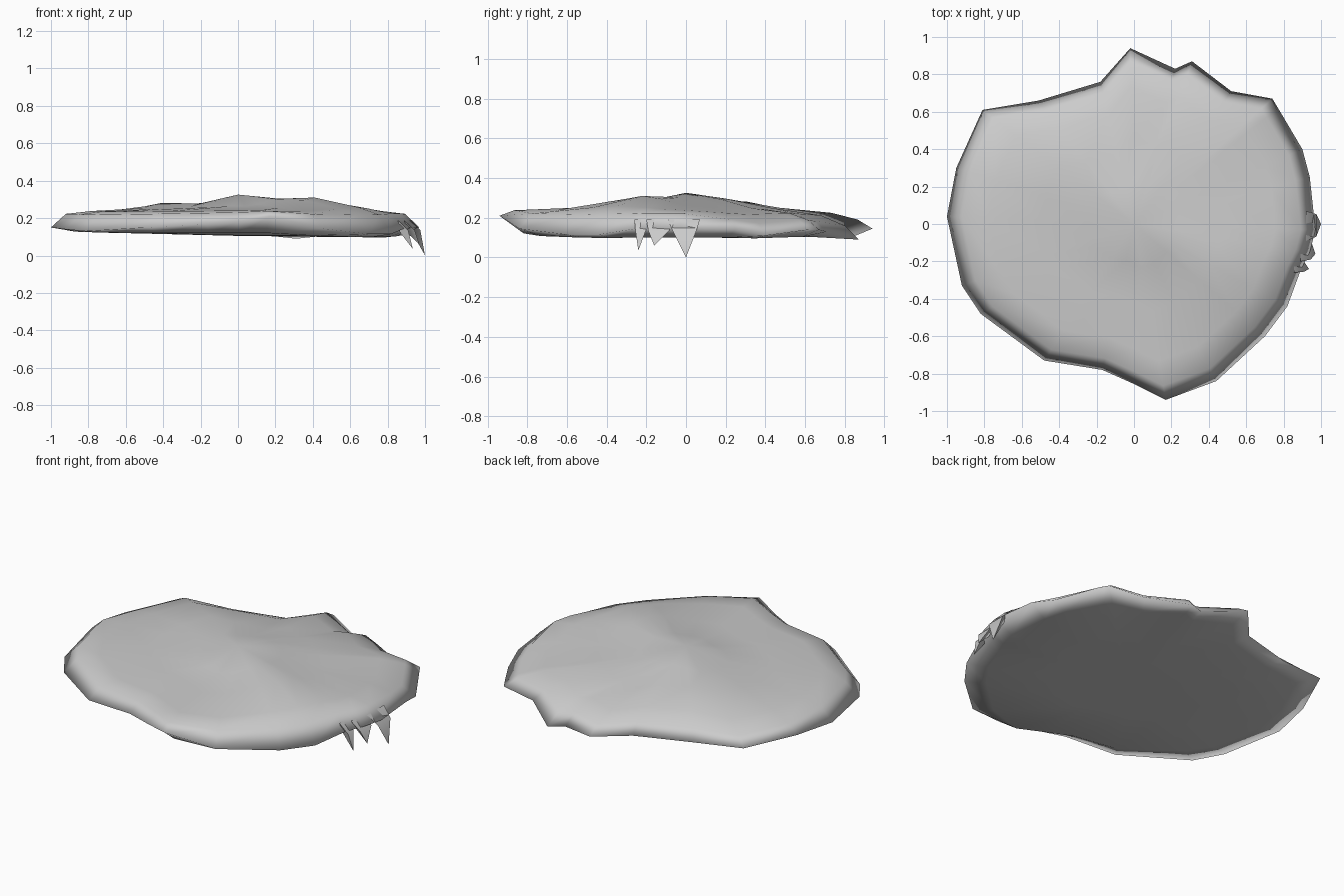
import bpy, bmesh, math

if "Cube" in bpy.data.objects:
    bpy.data.objects.remove(bpy.data.objects["Cube"])

# Rim of the puddle, anticlockwise: x, y, height
RIM = [(.97, -.03, .15), (.94, .25, .145), (.90, .40, .11), (.77, .62, .14), (.74, .67, .14),
       (.52, .71, .13), (.31, .87, .09), (.22, .83, .10), (-.02, .94, .145), (-.18, .76, .125),
       (-.51, .66, .135), (-.81, .61, .16), (-.95, .30, .16), (-1, .04, .15), (-.92, -.33, .14),
       (-.82, -.48, .13), (-.48, -.73, .15), (-.17, -.78, .17), (.01, -.86, .185),
       (.17, -.94, .21), (.44, -.84, .145), (.70, -.60, .115), (.82, -.44, .115),
       (.89, -.25, .145), (.94, -.15, .15)]
# Gentle lumps on the top: x, y, height, width
LUMPS = [(.02, .06, .08, .2), (.48, -.27, .06, .2), (.25, -.1, .035, .2), (-.4, .33, .035, .25)]


def top_height(x, y):
    return .247 + sum(h * math.exp(-((x - a) ** 2 + (y - b) ** 2) / (w * w))
                      for a, b, h, w in LUMPS)


def finish(name, bm, angle):
    bmesh.ops.recalc_face_normals(bm, faces=bm.faces)
    me = bpy.data.meshes.new(name)
    bm.to_mesh(me)
    bm.free()
    ob = bpy.data.objects.new(name, me)
    bpy.context.collection.objects.link(ob)
    bpy.ops.object.select_all(action='DESELECT')
    ob.select_set(True)
    bpy.context.view_layer.objects.active = ob
    bpy.ops.object.shade_smooth_by_angle(angle=math.radians(angle))


# Puddle body: rings from the underside, round the rim, to the top
# Each ring: scale, underside or top, blend from rim height at the front, and at the back
RINGS = [(.45, -1, 1, 1), (.87, -1, .85, .85), (1, 0, 0, 0), (.92, 1, .75, .45),
         (.78, 1, .9, .78), (.5, 1, 1, 1), (.25, 1, 1, 1)]
bm = bmesh.new()
rings = []
for scale, side, front, back in RINGS:
    ring = []
    for x, y, z in RIM:
        px, py = x * scale, y * scale
        goal = top_height(px, py) if side > 0 else .108 - .018 * px
        blend = front if y < .2 else back
        ring.append(bm.verts.new((px, py, z + (goal - z) * blend)))
    rings.append(ring)
n = len(RIM)
for a, b in zip(rings, rings[1:]):
    for i in range(n):
        j = (i + 1) % n
        bm.faces.new((a[i], a[j], b[j], b[i]))
for ring, z in ((rings[0], .105), (rings[-1], top_height(0, 0))):
    c = bm.verts.new((0, 0, z))
    for i in range(n):
        bm.faces.new((ring[i], ring[(i + 1) % n], c))
finish("puddle", bm, 180)

# Pointed drips hanging from the right edge: base y range, tip
DRIPS = [(-.26, -.19, (.935, -.24, .035)), (-.20, -.06, (.97, -.16, .06)),
         (-.09, .07, (1.0, 0, 0))]
for k, (y0, y1, tip) in enumerate(DRIPS):
    bm = bmesh.new()
    tx, ty, tz = tip
    base = [bm.verts.new((tx - .08, y, .19)) for y in (y0, y1)]
    mid = [bm.verts.new((tx - .025, ty + (y - ty) * .75, .135)) for y in (y0, y1)]
    inner = bm.verts.new((tx - .07, ty, .125))
    end = bm.verts.new(tip)
    bm.faces.new((base[0], base[1], mid[1], mid[0]))
    bm.faces.new((mid[0], mid[1], end))
    bm.faces.new((base[0], mid[0], inner))
    bm.faces.new((mid[1], base[1], inner))
    bm.faces.new((mid[0], end, inner))
    bm.faces.new((end, mid[1], inner))
    bm.faces.new((base[1], base[0], inner))
    finish("drip_%d" % (k + 1), bm, 70)
